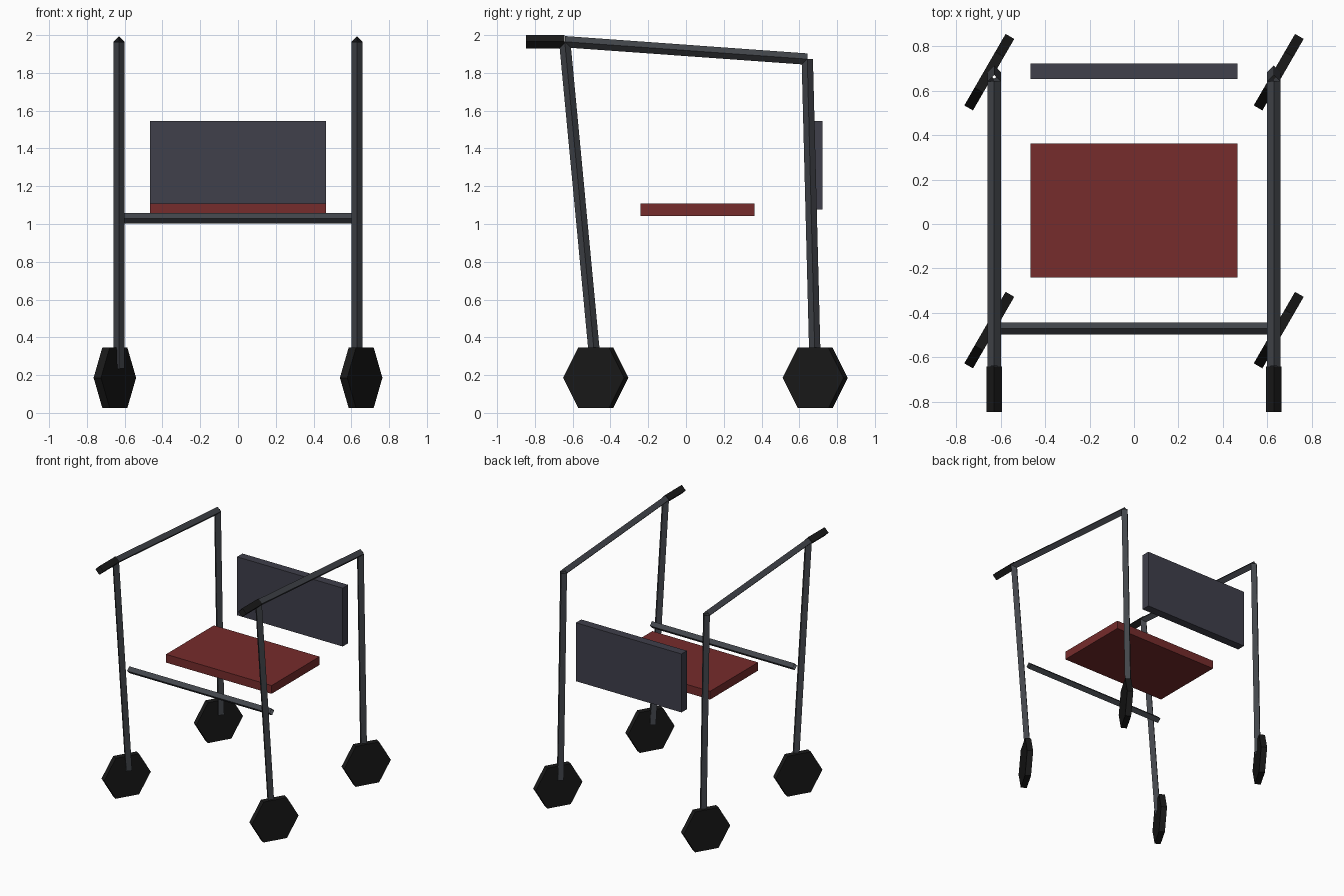
import bpy
import math
from mathutils import Vector

if "Cube" in bpy.data.objects:
    bpy.data.objects.remove(bpy.data.objects["Cube"])


def material(name, rgb):
    m = bpy.data.materials.new(name)
    m.diffuse_color = (*rgb, 1)
    m.use_nodes = True
    m.node_tree.nodes["Principled BSDF"].inputs["Base Color"].default_value = m.diffuse_color
    return m


FRAME = material("frame metal", (0.055, 0.06, 0.07))
BLACK = material("rubber", (0.01, 0.01, 0.01))
RED = material("seat vinyl", (0.18, 0.025, 0.025))
GREY = material("back fabric", (0.05, 0.05, 0.07))


def finish(name, mat):
    ob = bpy.context.object
    ob.name = name
    ob.data.materials.append(mat)
    return ob


def rod(name, a, b, radius, mat, sides=4, fill='NOTHING'):
    """Straight prism between two points; open-ended unless filled."""
    a, b = Vector(a), Vector(b)
    d = b - a
    bpy.ops.mesh.primitive_cylinder_add(
        vertices=sides, radius=radius, depth=d.length, end_fill_type=fill,
        location=(a + b) / 2,
        rotation=Vector((0, 0, 1)).rotation_difference(d).to_euler())
    return finish(name, mat)


def box(name, center, size, mat):
    bpy.ops.mesh.primitive_cube_add(size=1, location=center)
    ob = finish(name, mat)
    ob.scale = size
    return ob


X = 0.63            # side frame offset
FRONT_Y, REAR_Y = -0.478, 0.684   # wheel centres
WHEEL_R = 0.186

for side, s in (("left", -1), ("right", 1)):
    x = s * X
    front_top = (x, -0.642, 1.965)
    rear_top = (x, 0.642, 1.873)
    # Side frame: open square tubes set on edge
    rod(f"{side}_front_leg", (x, FRONT_Y, 0.236), front_top, 0.03, FRAME)
    rod(f"{side}_rear_leg", (x, REAR_Y, 0.236), rear_top, 0.03, FRAME)
    rod(f"{side}_armrest", front_top, rear_top, 0.03, FRAME)
    # Hand grip
    rod(f"{side}_grip", (x, -0.847, 1.965), front_top, 0.035, BLACK)
    # Six-sided wheels on the outer half of each leg
    for end, y in (("front", FRONT_Y), ("rear", REAR_Y)):
        # a z-to-x turn puts a wheel corner at top once spun 30 degrees
        bpy.ops.mesh.primitive_cylinder_add(
            vertices=6, radius=WHEEL_R, depth=0.045,
            location=(s * 0.652, y, WHEEL_R),
            rotation=(0, math.pi / 2, 0))
        wheel = finish(f"{side}_{end}_wheel", BLACK)
        top = max((wheel.matrix_basis @ v.co).z for v in wheel.data.vertices)
        if top < 2 * WHEEL_R - 0.01:
            wheel.rotation_euler = (math.pi / 6, math.pi / 2, 0)

# Crossbar between the side frames
rod("crossbar", (-X, -0.471, 1.03), (X, -0.471, 1.03), 0.027, FRAME)
# Seat and backrest panels
box("seat", (0, 0.06, 1.076), (0.932, 0.604, 0.066), RED)
box("backrest", (0, 0.688, 1.311), (0.932, 0.068, 0.466), GREY)
